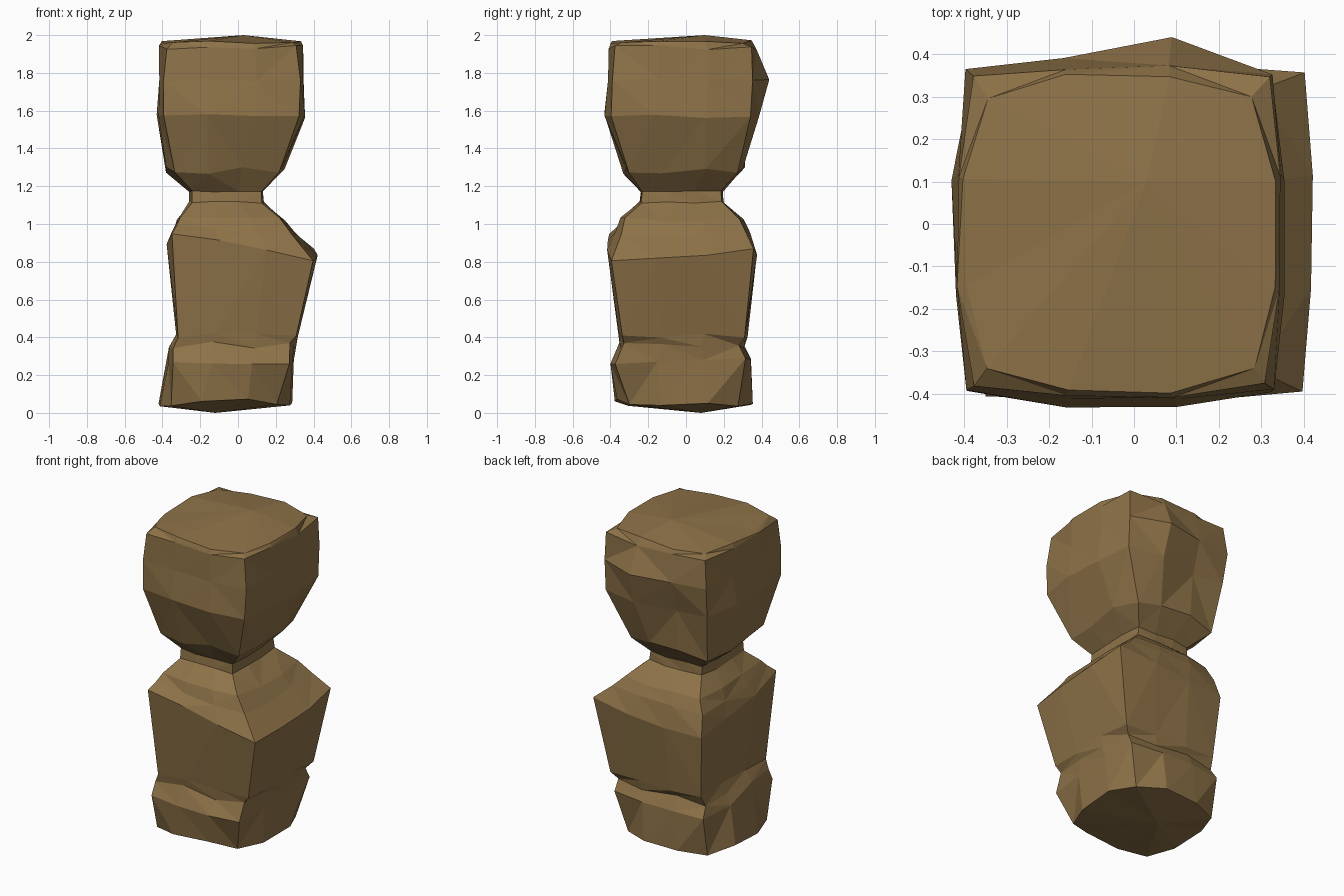
import bpy, bmesh, random
from mathutils import Vector

cube = bpy.data.objects.get("Cube")
if cube:
    bpy.data.objects.remove(cube, do_unlink=True)

random.seed(4)

wood = bpy.data.materials.new("carved_brown")
wood.use_nodes = True
colour = (0.27, 0.17, 0.065, 1)
wood.diffuse_color = colour
wood.node_tree.nodes["Principled BSDF"].inputs["Base Color"].default_value = colour

LEVEL = (0, 0, 0, 0)


def ring(z, left, right, front, back, corner, tilt=LEVEL, rough=0.008):
    """Rough squarish outline: four points a side, corners drawn in by corner.
    tilt lifts the front left, front right, back right and back left corners."""
    sides = [(-1, -1, 1, 0), (1, -1, 0, 1), (1, 1, -1, 0), (-1, 1, 0, -1)]
    points = []
    for sx, sy, dx, dy in sides:
        for step in range(3):
            u, v = sx + dx * step * 2 / 3, sy + dy * step * 2 / 3
            inset = corner if step == 0 else 0
            x = (left + right) / 2 + u * ((right - left) / 2 - inset)
            y = (front + back) / 2 + v * ((back - front) / 2 - inset)
            a, b = (u + 1) / 2, (v + 1) / 2
            lift = ((1 - a) * (1 - b) * tilt[0] + a * (1 - b) * tilt[1]
                    + a * b * tilt[2] + (1 - a) * b * tilt[3])
            jitter = Vector([random.uniform(-rough, rough) for _ in range(3)])
            jitter.z *= 1.5
            points.append(Vector((x, y, z + lift)) + jitter)
    return points


def loft(name, rings, bottom=None, top=None):
    """Skin neighbouring rings and close an end with a shallow fan to a point."""
    bm = bmesh.new()
    loops = [[bm.verts.new(p) for p in r] for r in rings]
    count = len(loops[0])
    for low, high in zip(loops, loops[1:]):
        for i in range(count):
            j = (i + 1) % count
            bm.faces.new((low[i], low[j], high[j], high[i]))
    for tip, loop in ((bottom, loops[0]), (top, loops[-1])):
        if tip:
            centre = bm.verts.new(tip)
            for i in range(count):
                bm.faces.new((loop[i], loop[(i + 1) % count], centre))
    bmesh.ops.triangulate(bm, faces=bm.faces[:], quad_method='SHORT_EDGE')
    bmesh.ops.recalc_face_normals(bm, faces=bm.faces[:])
    mesh = bpy.data.meshes.new(name)
    bm.to_mesh(mesh)
    bm.free()
    mesh.materials.append(wood)
    obj = bpy.data.objects.new(name, mesh)
    bpy.context.collection.objects.link(obj)
    return obj


# Base block, bulging out below the waist groove
foot = ring(0.05, -0.42, 0.28, -0.37, 0.35, 0.07, (-0.01, 0, -0.01, -0.01))
for i in (1, 2):
    foot[i].z += 0.02
bulge = ring(0.26, -0.37, 0.295, -0.40, 0.34, 0.02, (0, 0.01, 0.03, 0.03))
groove = ring(0.36, -0.355, 0.30, -0.36, 0.31, 0.02, rough=0.012)
waist = ring(0.41, -0.33, 0.32, -0.355, 0.32, 0.01)
loft("base_block", [foot, bulge, groove, waist], bottom=(-0.12, 0.08, 0.0))

# Torso with uneven chest ledge and sloping shoulders
chest = ring(0.865, -0.37, 0.415, -0.42, 0.37, 0.02, (0.09, -0.06, 0, -0.06))
shoulder = ring(0.965, -0.35, 0.31, -0.37, 0.335, 0.02, (0.02, -0.03, 0, -0.03))
collar = ring(1.025, -0.32, 0.245, -0.34, 0.305, 0.02)
neck_low = ring(1.115, -0.255, 0.135, -0.245, 0.20, 0.01, rough=0.004)
neck_high = ring(1.17, -0.255, 0.13, -0.24, 0.195, 0.01, rough=0.004)
loft("torso", [waist, chest, shoulder, collar, neck_low, neck_high])

# Boulder-shaped head, with a ridge and hollow across the back
jaw = ring(1.28, -0.37, 0.235, -0.335, 0.31, 0.03, rough=0.014)
cheek = ring(1.57, -0.425, 0.355, -0.435, 0.38, 0.035)
brow = ring(1.76, -0.42, 0.35, -0.42, 0.385, 0.025)
crown = ring(1.935, -0.41, 0.34, -0.405, 0.37, 0.025)
crest = ring(1.965, -0.40, 0.33, -0.395, 0.35, 0.05, rough=0.006)
cheek[8].y -= 0.05
brow[7].y += 0.05
loft("head", [neck_high, jaw, cheek, brow, crown, crest], top=(0.03, 0.1, 2.0))
